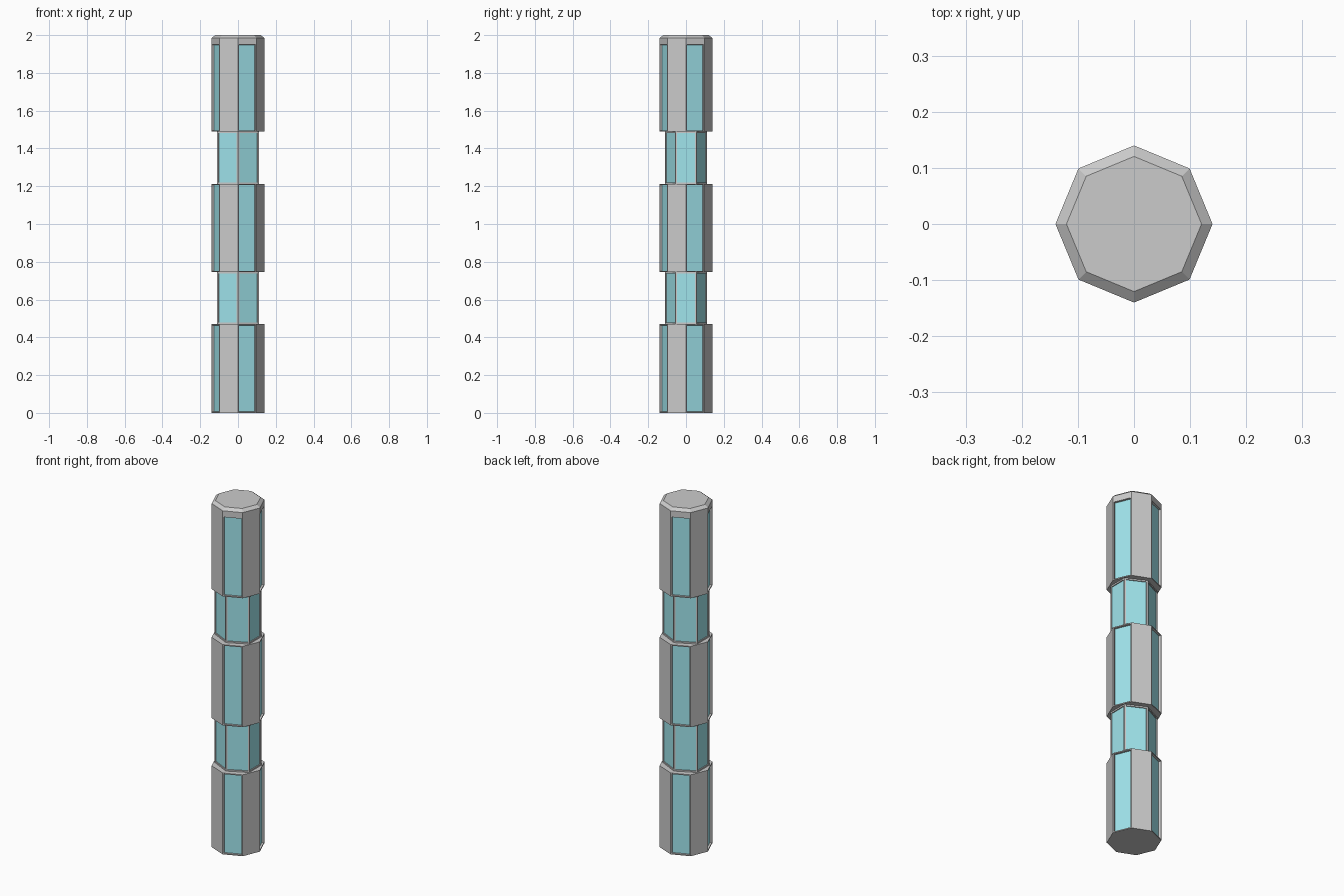
import bpy, bmesh
from math import sin, cos, tau, radians
from mathutils import Vector

if "Cube" in bpy.data.objects:
    bpy.data.objects.remove(bpy.data.objects["Cube"])


def material(name, rgb):
    m = bpy.data.materials.new(name)
    m.diffuse_color = (*rgb, 1)
    m.use_nodes = True
    m.node_tree.nodes["Principled BSDF"].inputs["Base Color"].default_value = m.diffuse_color
    return m


GREY = material("grey_metal", (0.8, 0.8, 0.8))
TEAL = material("teal_panel", (0.35, 0.78, 0.84))


def prism(name, sides, start, rx, ry, rings, step, margin, depth, caps=True, drop=0.0):
    """Stack of polygon rings (z, scale); every step-th side of the first band gets a sunken teal panel."""
    bm = bmesh.new()
    loops = []
    for z, s in rings:
        angles = [radians(start) + tau * i / sides for i in range(sides)]
        loops.append([bm.verts.new((rx * s * cos(a), ry * s * sin(a), z)) for a in angles])
    panels = []
    for k, (low, high) in enumerate(zip(loops, loops[1:])):
        for i in range(sides):
            j = (i + 1) % sides
            f = bm.faces.new((low[i], low[j], high[j], high[i]))
            if k == 0 and i % step == 0:
                panels.append(f)
    if caps:
        bm.faces.new(loops[0][::-1])
        bm.faces.new(loops[-1])
    bm.normal_update()

    # panel borders, then recesses
    for f in panels:
        bmesh.ops.inset_individual(bm, faces=[f], thickness=margin, use_even_offset=True)
        mid = f.calc_center_median().z
        for v in f.verts:
            if v.co.z > mid:
                v.co.z -= drop
        f.normal_update()
        n = Vector(f.normal)
        bmesh.ops.inset_individual(bm, faces=[f], thickness=0.0002, use_even_offset=True)
        for v in f.verts:
            v.co -= n * depth
        f.material_index = 1

    me = bpy.data.meshes.new(name)
    bm.to_mesh(me)
    bm.free()
    me.materials.append(GREY)
    me.materials.append(TEAL)
    ob = bpy.data.objects.new(name, me)
    bpy.context.collection.objects.link(ob)
    return ob


# octagonal thick sections, the top one with a chamfered cap
R = 0.14
for name, rings, drop in (
    ("lower_section", [(0, 1), (0.47, 1)], 0),
    ("middle_section", [(0.745, 1), (1.212, 1)], 0),
    ("upper_section", [(1.49, 1), (1.985, 1), (2.0, 0.86)], 0.03),
):
    prism(name, 8, 0, R, R, rings, 2, 0.006, 0.012, drop=drop)

# hexagonal necks, panelled on every side
for name, z0, z1 in (("lower_neck", 0.47, 0.745), ("upper_neck", 1.212, 1.49)):
    prism(name, 6, 30, 0.128, 0.111, [(z0, 1), (z1, 1)], 1, 0.008, 0.005, caps=False)
